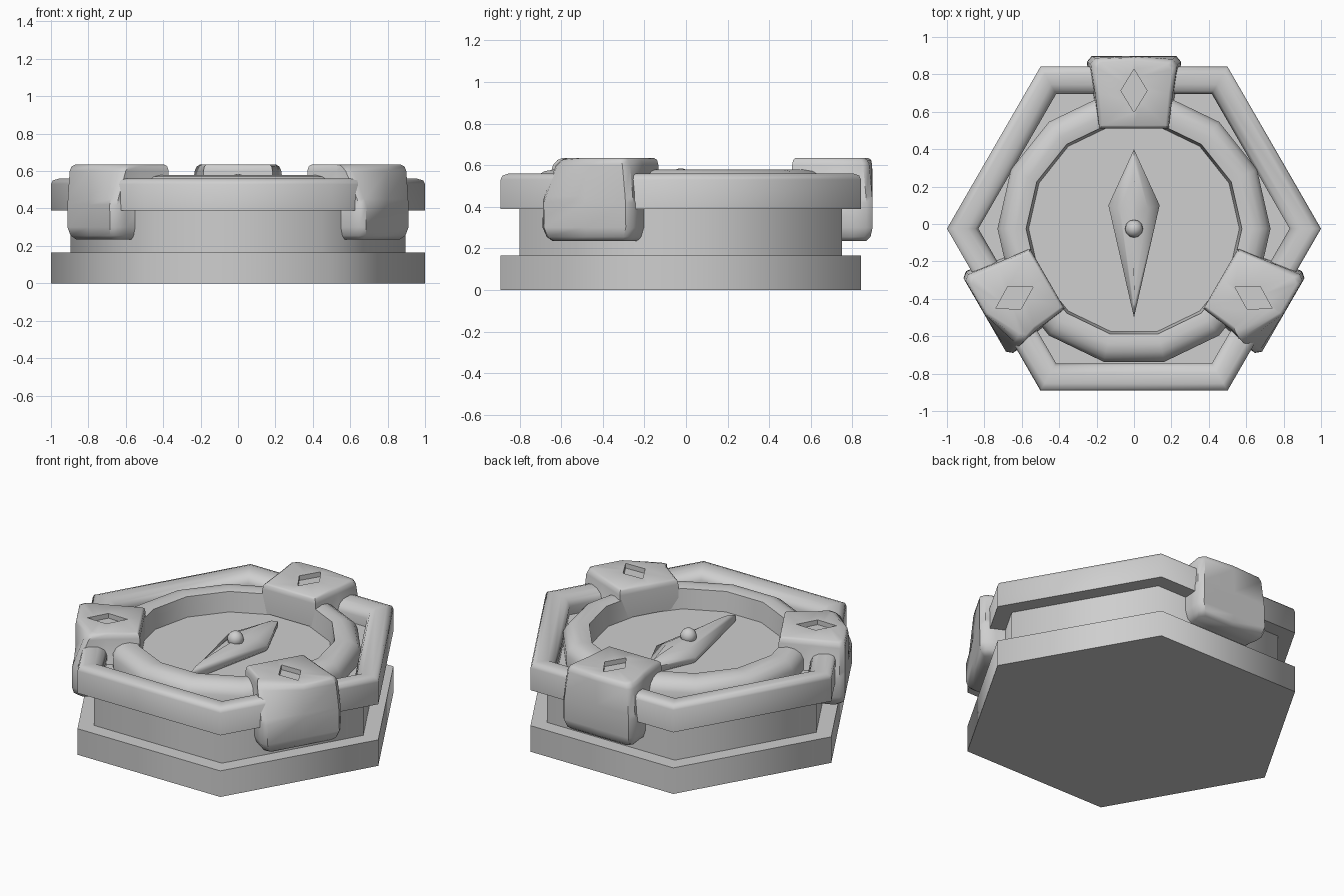
import bpy, bmesh
from math import sin, cos, pi, radians

cube = bpy.data.objects.get("Cube")
if cube:
    bpy.data.objects.remove(cube, do_unlink=True)

CY = -0.025      # centre of the hexagonal case
FLOOR = 0.445    # height of the dial
GREY = (0.62, 0.62, 0.62, 1)

grey = bpy.data.materials.new("plain_grey")
grey.use_nodes = True
grey.diffuse_color = GREY
grey.node_tree.nodes["Principled BSDF"].inputs["Base Color"].default_value = GREY


def finish(name, bm, angle):
    bmesh.ops.recalc_face_normals(bm, faces=bm.faces)
    mesh = bpy.data.meshes.new(name)
    bm.to_mesh(mesh)
    bm.free()
    obj = bpy.data.objects.new(name, mesh)
    bpy.context.collection.objects.link(obj)
    mesh.materials.append(grey)
    bpy.ops.object.select_all(action='DESELECT')
    obj.select_set(True)
    bpy.context.view_layer.objects.active = obj
    bpy.ops.object.shade_smooth_by_angle(angle=radians(angle))


def loft(name, rings, wrap=False, angle=65):
    """Skin equal-length rings; cap the ends, or join last to first."""
    bm = bmesh.new()
    rows = [[bm.verts.new(p) for p in ring] for ring in rings]
    n = len(rows[0])
    pairs = list(zip(rows, rows[1:]))
    if wrap:
        pairs.append((rows[-1], rows[0]))
    else:
        bm.faces.new(rows[0])
        bm.faces.new(rows[-1])
    for a, b in pairs:
        for i in range(n):
            j = (i + 1) % n
            bm.faces.new((a[i], a[j], b[j], b[i]))
    finish(name, bm, angle)


def polygon(r, z, n):
    return [(r * cos(2 * pi * i / n), CY + r * sin(2 * pi * i / n), z) for i in range(n)]


def turned(name, profile, n, wrap=False):
    loft(name, [polygon(r, z, n) for r, z in profile], wrap)


# Hexagonal case
turned("base_plate", [(1, 0), (1, 0.165)], 6)
turned("case_body", [(0.895, 0.165), (0.895, FLOOR)], 6)
turned("hexagon_rim", [(0.84, 0.39), (1, 0.39), (1, 0.53), (0.99, 0.55), (0.955, 0.56),
                       (0.89, 0.555), (0.85, 0.535), (0.832, 0.5)], 6, wrap=True)

# Round bezel: soft outside, crisp inner wall narrowing towards the dial
turned("dial_bezel", [(0.73, FLOOR - 0.01), (0.73, 0.51), (0.71, 0.547), (0.675, 0.57),
                      (0.63, 0.578), (0.577, 0.568), (0.562, FLOOR - 0.01)], 14, wrap=True)


# Needle and pivot
def needle_ring(scale, z):
    pts = [(0, 0.40), (0.137, 0.1), (0, -0.5), (-0.137, 0.1)]
    return [(x * scale, CY + (y - CY) * (1 - (1 - scale) * 0.35), z) for x, y in pts]


loft("needle", [needle_ring(0.9, FLOOR), needle_ring(1, 0.458), needle_ring(1, 0.485),
                needle_ring(0.55, 0.515), needle_ring(0.06, 0.528)], angle=50)

ball = bmesh.new()
bmesh.ops.create_uvsphere(ball, u_segments=12, v_segments=8, radius=0.048)
bmesh.ops.translate(ball, verts=ball.verts, vec=(0, CY, 0.537))
finish("needle_pivot", ball, 50)


# Claws gripping the rim, each with a sunken diamond on top
def claw_outline(hi, ho, ri, ro, cl, cr):
    mid = (ri + ro) / 2
    hm = (hi + ho) / 2
    return [(-hi, ri), (0, ri), (hi, ri), (hm, mid), (ho, ro - 0.03 - cr), (ho - 0.025, ro - cr),
            (0, ro), (0.025 - ho, ro - cl), (-ho, ro - 0.03 - cl), (-hm, mid)]


def diamond(w, h, r):
    steps = [(-0.5, -0.5), (0, -1), (0.5, -0.5), (1, 0), (0.67, 0.33), (0.33, 0.67),
             (0, 1), (-0.33, 0.67), (-0.67, 0.33), (-1, 0)]
    return [(u * w, r + v * h) for u, v in steps]


def claw(name, degrees, cl, cr):
    a = radians(degrees)
    # height, inner half width, outer half width, inner reach, outer reach, corner cut
    layers = [(0.235, 0.2, 0.215, 0.74, 0.89, 0), (0.255, 0.225, 0.235, 0.74, 0.912, 0),
              (0.3, 0.24, 0.252, 0.74, 0.922, 0), (0.42, 0.24, 0.25, 0.74, 0.922, 0),
              (0.45, 0.185, 0.248, 0.535, 0.922, 0.1), (0.6, 0.185, 0.232, 0.535, 0.92, 0.7),
              (0.625, 0.18, 0.22, 0.54, 0.915, 0.9), (0.635, 0.168, 0.203, 0.552, 0.9, 1)]
    flat = [(claw_outline(hi, ho, ri, ro, cl * k, cr * k), z) for z, hi, ho, ri, ro, k in layers]
    hole = diamond(0.07, 0.115, 0.738)
    flat += [(hole, 0.635), (hole, 0.605)]
    rings = [[(r * cos(a) + u * sin(a), CY + r * sin(a) - u * cos(a), z) for u, r in pts]
             for pts, z in flat]
    loft(name, rings, angle=48)


claw("back_claw", 90, 0.01, 0.02)
claw("right_claw", 210, 0.09, 0)
claw("left_claw", 330, 0, 0.13)
